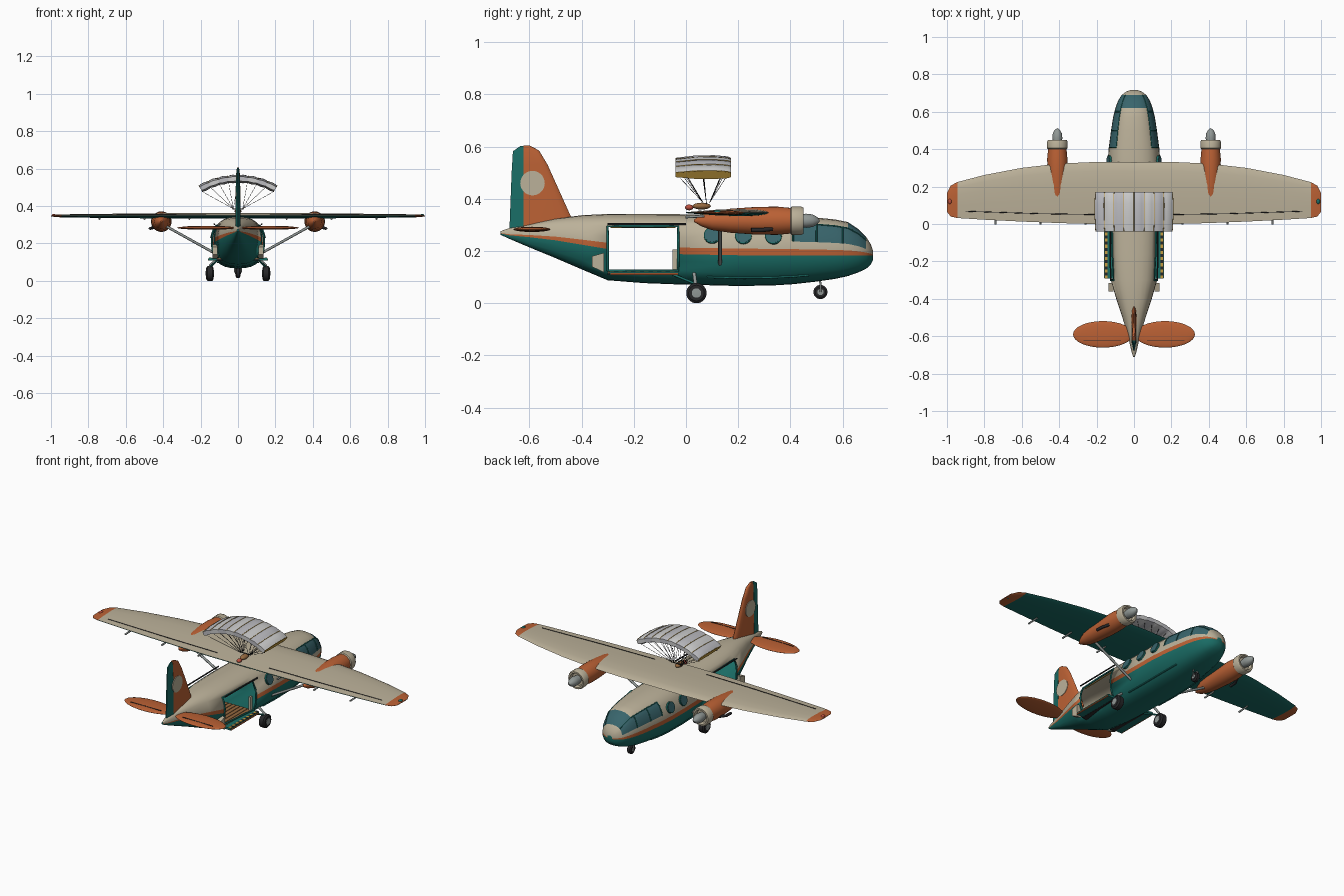
import bpy, bmesh
from math import sin, cos, pi, radians, asin
from mathutils import Vector, Matrix

if "Cube" in bpy.data.objects:
    bpy.data.objects.remove(bpy.data.objects["Cube"])

COL = dict(cream=(.50, .44, .32), orange=(.50, .12, .035), teal=(.01, .15, .13), glass=(.04, .13, .15),
           dark=(.02, .02, .022), grey=(.28, .31, .30), gold=(.55, .33, .05), white=(.7, .7, .72),
           pale=(.5, .5, .53), wood=(.30, .14, .05), red=(.5, .08, .05))
MAT = {}
for k, c in COL.items():
    MAT[k] = bpy.data.materials.new(k)
    MAT[k].diffuse_color = (*c, 1)
NAMES = list(COL)


def finish(name, bm, mats):
    bmesh.ops.recalc_face_normals(bm, faces=bm.faces)
    me = bpy.data.meshes.new(name)
    bm.to_mesh(me)
    bm.free()
    for m in mats:
        me.materials.append(MAT[m])
    ob = bpy.data.objects.new(name, me)
    bpy.context.collection.objects.link(ob)
    return ob


def loft(name, rings, color, cap=None):
    """Skin rings; color(i, j) gives a material name, or None for a hole."""
    bm = bmesh.new()
    vs = [[bm.verts.new(p) for p in r] for r in rings]
    n = len(rings[0])
    for i in range(len(vs) - 1):
        for j in range(n):
            c = color(i, j)
            if c:
                k = (j + 1) % n
                bm.faces.new((vs[i][j], vs[i][k], vs[i + 1][k], vs[i + 1][j])).material_index = NAMES.index(c)
    for r, i in ((vs[0], 0), (vs[-1], len(vs) - 2)):
        bm.faces.new(r).material_index = NAMES.index(cap or color(i, 0))
    bmesh.ops.delete(bm, geom=[v for v in bm.verts if not v.link_faces], context='VERTS')
    return finish(name, bm, NAMES)


def box(name, loc, size, mat, rot=0):
    bm = bmesh.new()
    bmesh.ops.create_cube(bm, size=1, matrix=Matrix.Translation(loc) @ Matrix.Rotation(rot, 4, 'Z') @ Matrix.Diagonal((*size, 1)))
    return finish(name, bm, [mat])


def blob(name, loc, size, mat):
    bm = bmesh.new()
    bmesh.ops.create_uvsphere(bm, u_segments=32, v_segments=16, radius=1,
                              matrix=Matrix.Translation(loc) @ Matrix.Diagonal((*size, 1)))
    return finish(name, bm, [mat])


def lathe(name, prof, loc, mat, axis='y', n=28):
    rings = []
    for a, r in prof:
        pts = [(r * cos(2 * pi * k / n), r * sin(2 * pi * k / n)) for k in range(n)]
        rings.append([Vector(loc) + Vector((u, a, v) if axis == 'y' else (a, u, v)) for u, v in pts])
    return loft(name, rings, lambda i, j: mat)


def tube(name, pts, r, mat):
    cu = bpy.data.curves.new(name, 'CURVE')
    cu.dimensions, cu.bevel_depth, cu.bevel_resolution, cu.use_fill_caps = '3D', r, 2, True
    sp = cu.splines.new('POLY')
    sp.points.add(len(pts) - 1)
    for p, q in zip(sp.points, pts):
        p.co = (*q, 1)
    cu.materials.append(MAT[mat])
    ob = bpy.data.objects.new(name, cu)
    bpy.context.collection.objects.link(ob)


# Fuselage: y, bottom, stripe height, top, half width
ST = [(-.71, .262, .268, .276, .005), (-.68, .248, .262, .287, .014), (-.6, .214, .257, .303, .032),
      (-.5, .173, .248, .324, .062), (-.4, .13, .234, .337, .095), (-.3, .088, .22, .342, .124),
      (-.16, .077, .207, .342, .136), (-.03, .072, .2, .341, .14), (.2, .066, .196, .336, .142),
      (.33, .068, .195, .336, .141), (.41, .073, .194, .333, .135), (.5, .083, .193, .328, .123),
      (.57, .093, .192, .321, .112), (.62, .104, .191, .311, .1), (.66, .118, .19, .284, .085),
      (.69, .132, .188, .254, .066), (.708, .148, .186, .226, .042), (.717, .166, .184, .2, .016)]
ANG = [-90, -78, -66, -54, -36, -13, -3, 3, 13, 36, 50, 62, 76, 90]
DOOR = (.125, .295)


def surf(y, a, s=1, off=0):
    """Point on the hull at station y and angle a (degrees)."""
    i = max(k for k in range(len(ST) - 1) if ST[k][0] <= y + 1e-6)
    f = (y - ST[i][0]) / (ST[i + 1][0] - ST[i][0])
    _, b, m, t, w = [p + (q - p) * f for p, q in zip(ST[i], ST[i + 1])]
    if -.31 < y < -.02 and abs(a) == 36:  # level door edges
        a = -asin(((m - DOOR[0]) / (m - b)) ** 1.25) if a < 0 else asin(((DOOR[1] - m) / (t - m)) ** 1.25)
    else:
        a = radians(a)
    h = abs(sin(a)) ** .8
    return Vector((s * (w + off) * max(cos(a), 0) ** .8, y, m + h * (t - m + off) if a > 0 else m - h * (m - b + off)))


def hull_color(i, j):
    row, y = (j if j < 13 else 25 - j), (ST[i][0] + ST[i + 1][0]) / 2
    if -.3 < y < -.03 and 4 <= row <= 8:
        return None
    if (.41 < y < .62 and row in (8, 9)) or (.62 < y < .69 and row >= 8):
        return 'glass'
    return 'teal' if row < 6 else 'orange' if row == 6 else 'cream'


hull = loft('fuselage', [[surf(s[0], a) for a in ANG] + [surf(s[0], a, -1) for a in ANG[-2:0:-1]] for s in ST], hull_color)
sol = hull.modifiers.new('shell', 'SOLIDIFY')
sol.thickness, sol.offset = .005, -1

# Airfoil section: chord fraction, half thickness fraction
FOIL = [(.04, .45), (.15, .85), (.35, 1), (.65, .75), (1, .12)]


def foil(le, te, t, prof=FOIL):
    up = [(le + (te - le) * f, t * h) for f, h in prof]
    return [(le, 0)] + up + [(c, -h) for c, h in reversed(up)]


# Wing
half = [(0, .33, 0, .015), (.2, .332, 0, .015), (.4, .323, .005, .014), (.6, .3, .013, .012), (.8, .262, .023, .01),
        (.945, .224, .032, .008), (.98, .205, .04, .006), (1, .165, .065, .002)]
span = [(-x, a, b, t) for x, a, b, t in half[:0:-1]] + half
loft('wing', [[(x, c, .347 + h) for c, h in foil(a, b, t)] for x, a, b, t in span],
     lambda i, j: 'orange' if abs(span[i][0] + span[i + 1][0]) > 1.8 else 'cream' if j < 5 else 'teal', 'orange')

# Fin, rudder and fin disc
fin = [(.28, -.42, .014), (.33, -.44, .013), (.53, -.53, .011), (.585, -.563, .009), (.605, -.6, .005)]
loft('fin', [[(h, c, z) for c, h in foil(le, -.622, t, FOIL[:3] + [(.7, 1), (1, .9)])] for z, le, t in fin], lambda i, j: 'orange')
loft('rudder', [[(t, -.623, z), (.003, e, z), (-.003, e, z), (-t, -.623, z)]
                for z, e, t in ((.265, -.677, .014), (.5, -.668, .011), (.582, -.663, .008), (.602, -.635, .005))], lambda i, j: 'teal')
lathe('fin_disc', [(-.0145, .047), (.0145, .047)], (0, -.588, .46), 'cream', 'x')

# Parachute canopy with eight cells
def arc(u):
    a = radians(30) * u
    return Vector((.4 * sin(a), 0, .145 + .4 * cos(a))), Vector((sin(a), 0, cos(a)))


CANOPY = [(.0, .55), (.06, .8), (.3, 1), (.65, .95), (1, .55)]
rings = []
for k in range(33):
    c, n = arc(k / 16 - 1)
    t = .018 + .005 * sin(pi * (k % 4) / 4)
    rings.append([c + n * h + Vector((0, y, 0)) for y, h in foil(.172, -.04, t, CANOPY)])
loft('parachute_canopy', rings, lambda i, j: 'white' if i // 4 % 2 else 'pale', 'gold')
for k in range(9):
    c, n = arc(k / 4 - 1)
    tube('canopy_seam', [c + n * (.019 * h) + Vector((0, y, 0)) for y, h in foil(.172, -.04, 1, CANOPY)[1:6]], .0015, 'gold')
    for y, hook in ((.15, .09), (.065, .078), (-.02, .066)):
        tube('suspension_line', [c - n * .017 + Vector((0, y, 0)), (.025 if k > 4 else -.025, hook, .385)], .001, 'dark')
# Jumper hanging under the canopy
blob('jumper_body', (0, .06, .372), (.018, .035, .013), 'wood')
blob('jumper_head', (0, .012, .367), (.013, .016, .011), 'red')
tube('harness_bar', [(-.03, .078, .383), (.03, .078, .383)], .003, 'dark')

# Cabin floor planks
box('cabin_floor', (0, -.165, .112), (.23, .27, .008), 'dark')
for k in range(9):
    box('floor_plank', (-.1 + .025 * k, -.165, .118), (.021, .268, .008), 'wood')

for s in (-1, 1):
    # Tailplane
    blob('tailplane', (s * .166, -.59, .283), (.16, .071, .01), 'orange')
    tube('elevator_hinge', [(s * .07, -.622, .292), (s * .27, -.622, .291)], .002, 'dark')
    # Engine nacelle, cowl, spinner, exhaust
    e = (s * .41, 0, .316)
    lathe('nacelle', [(.03, .004), (.06, .022), (.1, .036), (.17, .046), (.27, .053), (.35, .054), (.402, .049)], e, 'orange')
    lathe('cowl', [(.398, .047), (.405, .054), (.44, .055), (.45, .05), (.45, .041), (.43, .036), (.43, .002)], e, 'cream')
    lathe('spinner', [(.425, .022), (.46, .027), (.485, .024), (.503, .014), (.512, .002)], e, 'grey')
    tube('exhaust', [(s * .45, .33, .285), (s * .468, .29, .28), (s * .47, .25, .28)], .008, 'dark')
    # Wing strut, aileron gap, hinges, tip lamp
    tube('wing_strut', [(s * .13, .13, .15), (s * .4, .13, .3)], .007, 'grey')
    tube('flap_gap', [(s * .17, .05, .3535), (s * .5, .055, .353), (s * .9, .068, .351)], .002, 'dark')
    for x in (.26, .5, .74):
        tube('flap_hinge', [(s * x, .07, .334), (s * x, -.002, .33)], .005, 'grey')
    blob('tip_lamp', (s * .985, .12, .35), (.01, .014, .008), 'teal' if s > 0 else 'red')
    # Main gear
    for nm, pr, m in (('main_tyre', [(-.02, .01), (-.02, .03), (-.013, .039), (.013, .039), (.02, .03), (.02, .01)], 'dark'),
                      ('main_hub', [(-.023, .004), (-.022, .018), (.022, .018), (.023, .004)], 'grey')):
        lathe(nm, pr, (s * .15, .04, .039), m, 'x')
    tube('gear_leg', [(s * .15, .04, .04), (s * .148, .035, .085), (s * .1, .03, .125)], .007, 'grey')
    tube('gear_brace', [(s * .148, .035, .075), (s * .11, -.05, .11)], .005, 'teal')
    # Round cabin windows
    for y in (.1, .22, .335):
        p = surf(y, 21, s)
        nrm = (surf(y, 24, s) - surf(y, 18, s)).cross(Vector((0, 1, 0))).normalized() * -s
        if nrm.x * s < 0:
            nrm = -nrm
        for nm, r, d, m in (('window_rim', .032, .010, 'teal'), ('window_pane', .028, .013, 'glass')):
            bm = bmesh.new()
            bmesh.ops.create_cone(bm, cap_ends=True, segments=28, radius1=r, radius2=r, depth=d,
                                  matrix=Matrix.Translation(p) @ nrm.to_track_quat('Z', 'Y').to_matrix().to_4x4())
            finish(nm, bm, [m])
    # Cockpit glazing bars and side chine
    for y in (.41, .5, .6):
        tube('glazing_bar', [surf(y, a, s) for a in (13, 24, 36, 50)], .003, 'teal')
    tube('glazing_bar', [surf(y, 50, s) for y in (.41, .5, .57, .62, .66, .69)], .0025, 'teal')
    tube('chine_strip', [surf(y, -45, s) for y in (.08, .2, .33, .41, .47)], .004, 'teal')
    # Door frame, rail, sill with warning stripes
    loop = [surf(y, a, s) for y, aa in ((-.3, (-36, -13, 3, 13, 36)), (-.16, (36,)), (-.03, (36, 13, 3, -13, -36))) for a in aa]
    tube('door_frame', loop + [loop[0]], .005, 'teal')
    tube('door_rail', [(s * .125, -.3, .303), (s * .128, 0, .303)], .004, 'dark')
    tube('door_trim', [(s * .1, -.29, .291), (s * .105, -.04, .291)], .003, 'gold')
    box('door_sill', (s * .132, -.16, .115), (.05, .265, .012), 'teal')
    for k in range(16):
        box('warning_stripe', (s * .148, -.284 + .0165 * k, .119), (.015, .0165, .009), 'dark' if k % 2 else 'gold')
    tube('sill_edge', [(s * .157, -.29, .112), (s * .157, -.03, .112)], .004, 'orange')
    box('door_post', (s * .112, -.043, .165), (.012, .018, .08), 'cream')
    loft('wind_deflector', [[(s * x, y, z) for y, z in ((-.36, .14), (-.315, .118), (-.315, .193), (-.36, .18))]
                            for x in (.11, .135)], lambda i, j: 'cream')

# Nose gear
lathe('nose_tyre', [(-.013, .008), (-.013, .02), (-.008, .027), (.008, .027), (.013, .02), (.013, .008)], (0, .515, .043), 'dark', 'x')
lathe('nose_hub', [(-.015, .003), (-.014, .012), (.014, .012), (.015, .003)], (0, .515, .043), 'grey', 'x')
for s in (-1, 1):
    tube('nose_fork', [(s * .017, .515, .043), (s * .017, .515, .078), (0, .51, .1)], .004, 'grey')

# Smooth shading with crisp edges
meshes = [o for o in bpy.context.scene.objects if o.type == 'MESH']
for o in meshes:
    o.select_set(True)
bpy.context.view_layer.objects.active = hull
bpy.ops.object.shade_smooth_by_angle(angle=radians(35))

for m in bpy.data.materials:
    if m.users and not m.is_grease_pencil:
        m.use_nodes = True
        m.node_tree.nodes["Principled BSDF"].inputs["Base Color"].default_value = m.diffuse_color
